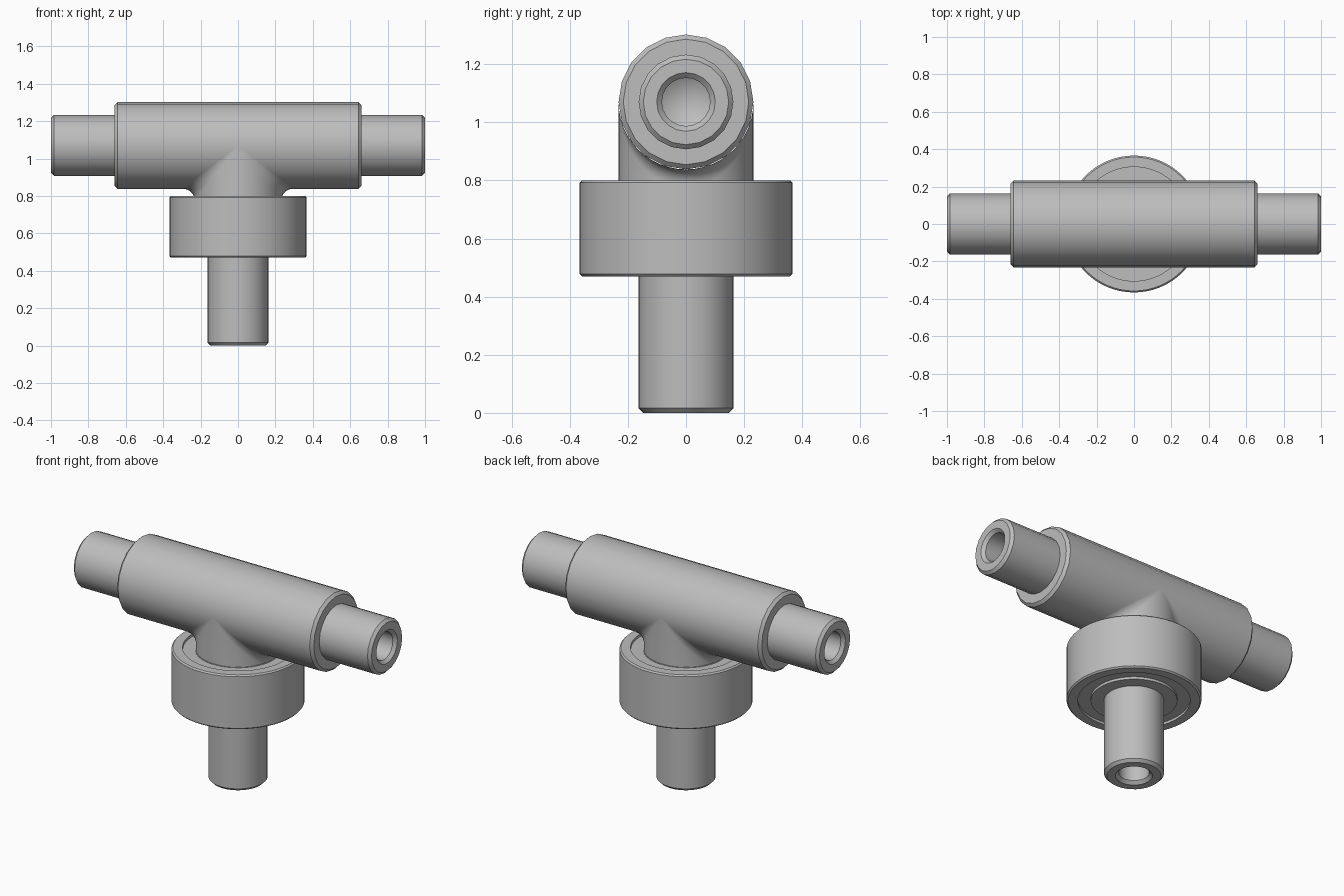
import bpy, bmesh, math
from mathutils import Matrix

if "Cube" in bpy.data.objects:
    bpy.data.objects.remove(bpy.data.objects["Cube"])

AXIS_Z = 1.07      # height of the cross tube axis
R = 0.232          # cross tube and neck radius
ROD = 0.163        # rod radius
CH = 0.016         # chamfer size

metal = bpy.data.materials.new("grey metal")
metal.diffuse_color = (0.51, 0.51, 0.51, 1)
metal.use_nodes = True
metal.node_tree.nodes["Principled BSDF"].inputs["Base Color"].default_value = metal.diffuse_color


def finish(name, bm, matrix=None):
    bmesh.ops.remove_doubles(bm, verts=bm.verts, dist=1e-5)
    bmesh.ops.recalc_face_normals(bm, faces=bm.faces)
    if matrix:
        bm.transform(matrix)
    me = bpy.data.meshes.new(name)
    bm.to_mesh(me)
    bm.free()
    me.materials.append(metal)
    ob = bpy.data.objects.new(name, me)
    bpy.context.collection.objects.link(ob)
    bpy.ops.object.select_all(action='DESELECT')
    ob.select_set(True)
    bpy.context.view_layer.objects.active = ob
    bpy.ops.object.shade_smooth_by_angle(angle=math.radians(30))
    return ob


def lathe(name, profile, segs, matrix=None, closed=False):
    """Revolve (radius, height) points around z."""
    bm = bmesh.new()
    rings = []
    for r, z in profile:
        if r == 0:
            rings.append([bm.verts.new((0, 0, z))] * segs)
        else:
            rings.append([bm.verts.new((r * math.cos(a), r * math.sin(a), z))
                          for a in (2 * math.pi * i / segs for i in range(segs))])
    pairs = list(zip(rings, rings[1:]))
    if closed:
        pairs.append((rings[-1], rings[0]))
    for a, b in pairs:
        for i in range(segs):
            j = (i + 1) % segs
            quad = list(dict.fromkeys((a[i], a[j], b[j], b[i])))
            bm.faces.new(quad)
    return finish(name, bm, matrix)


def drilled_end(end):
    """Chamfered rod end with a countersunk blind hole, axis point first."""
    return [(0, end - 0.35), (0.083, end - 0.30), (0.083, end - 0.018),
            (0.101, end), (ROD - CH, end), (ROD, end - CH)]


# Cross tube with a stepped, drilled rod at each end
half = drilled_end(1.0) + [(ROD, 0.66), (R - CH, 0.66), (R, 0.66 - CH)]
tube = half + [(r, -z) for r, z in reversed(half)]
lathe("cross_tube", tube, 20,
      Matrix.Translation((0, 0, AXIS_Z)) @ Matrix.Rotation(math.pi / 2, 4, 'Y'))

# Neck blending into the underside of the tube with a tapering fillet
bm = bmesh.new()
SEG, STEPS = 48, 7
rows = []
for i in range(SEG):
    a = 2 * math.pi * i / SEG
    c = math.cos(a)
    k = abs(c)
    side = 1 if c >= 0 else -1
    f = 0.062 * k
    x0, z0, y = R * k, AXIS_Z - R * k, R * math.sin(a)
    col = [bm.verts.new((side * x0, y, 0.785))]
    for s in range(STEPS):
        t = math.pi / 2 * s / (STEPS - 1)
        col.append(bm.verts.new((side * (x0 + f * (1 - math.cos(t))), y,
                                 z0 - f * (1 - math.sin(t)))))
    rows.append(col)
for i in range(SEG):
    p, q = rows[i], rows[(i + 1) % SEG]
    for s in range(STEPS):
        bm.faces.new((p[s], q[s], q[s + 1], p[s + 1]))
bm.faces.new([c[0] for c in rows])
finish("neck", bm)

# Lower shaft, drilled from below
lathe("shaft", [(r, 1 - z) for r, z in drilled_end(1.0)] + [(ROD, 0.79), (0, 0.79)], 32)

# Bearing: outer race, recessed shields and inner race
B0, B1, RO, e = 0.47, 0.80, 0.366, 0.008
lathe("bearing_outer_race",
      [(0.305, B0), (RO - e, B0), (RO, B0 + e), (RO, B1 - e), (RO - e, B1), (0.305, B1)],
      64, closed=True)
lathe("bearing_shields",
      [(0.225, B0 + 0.015), (0.31, B0 + 0.015), (0.31, B1 - 0.015), (0.225, B1 - 0.015)],
      64, closed=True)
lathe("bearing_inner_race",
      [(ROD - 0.003, B0), (0.235, B0), (0.235, B1 - 0.012), (ROD - 0.003, B1 - 0.012)],
      64, closed=True)
